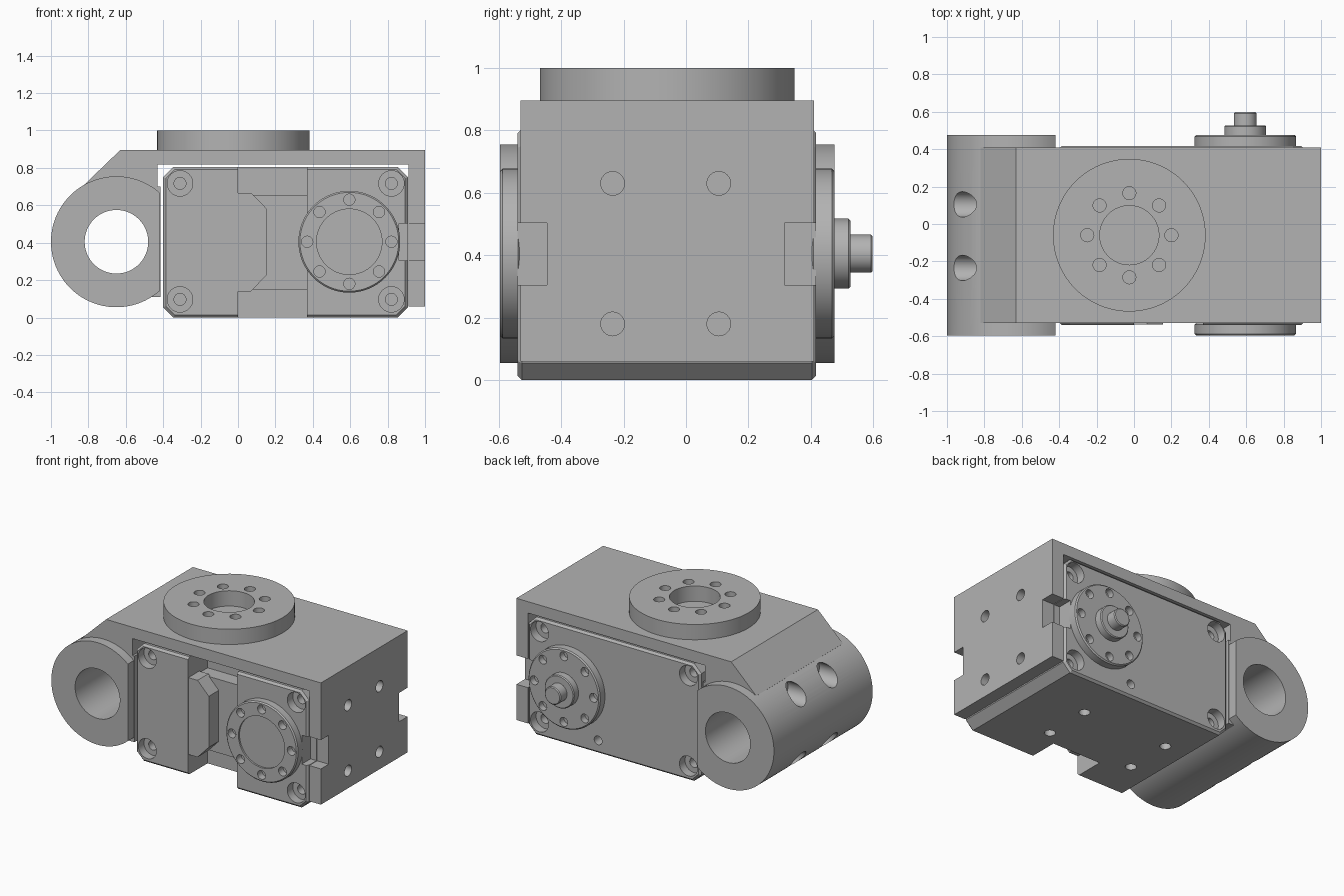
import bpy, bmesh
from math import pi, sin, cos
from mathutils import Matrix, Vector

old = bpy.data.objects.get("Cube")
if old:
    bpy.data.objects.remove(old, do_unlink=True)

grey = bpy.data.materials.new("plain grey")
grey.use_nodes = True
colour = (0.45, 0.45, 0.45, 1)
grey.diffuse_color = colour
grey.node_tree.nodes["Principled BSDF"].inputs["Base Color"].default_value = colour
parts = []


def finish(name, bm):
    bmesh.ops.recalc_face_normals(bm, faces=bm.faces)
    mesh = bpy.data.meshes.new(name)
    bm.to_mesh(mesh)
    bm.free()
    mesh.materials.append(grey)
    ob = bpy.data.objects.new(name, mesh)
    bpy.context.collection.objects.link(ob)
    return ob


def cylinder(name, axis, at, r, lo, hi, sides=64):
    """Cylinder from lo to hi on an axis; at gives the other two coordinates."""
    mid = (lo + hi) / 2
    a, b = at
    centre, turn = {
        "X": ((mid, a, b), Matrix.Rotation(pi / 2, 4, "Y")),
        "Y": ((a, mid, b), Matrix.Rotation(pi / 2, 4, "X")),
        "Z": ((a, b, mid), Matrix.Identity(4)),
    }[axis]
    bm = bmesh.new()
    bmesh.ops.create_cone(bm, cap_ends=True, segments=sides, radius1=r, radius2=r,
                          depth=hi - lo, matrix=Matrix.Translation(centre) @ turn)
    return finish(name, bm)


def prism(name, outline, y0, y1):
    """Outline in x and z, extruded from y0 to y1."""
    bm = bmesh.new()
    face = bm.faces.new([bm.verts.new((x, y0, z)) for x, z in outline])
    moved = bmesh.ops.extrude_face_region(bm, geom=[face])["geom"]
    bmesh.ops.translate(bm, vec=Vector((0, y1 - y0, 0)),
                        verts=[v for v in moved if isinstance(v, bmesh.types.BMVert)])
    return finish(name, bm)


def box(name, x0, x1, y0, y1, z0, z1):
    return prism(name, [(x0, z0), (x1, z0), (x1, z1), (x0, z1)], y0, y1)


def apply(ob, mod):
    bpy.context.view_layer.objects.active = ob
    bpy.ops.object.modifier_apply(modifier=mod.name)


def combine(ob, other, operation="DIFFERENCE"):
    mod = ob.modifiers.new("boolean", "BOOLEAN")
    mod.operation = operation
    mod.solver = "EXACT"
    mod.object = other
    apply(ob, mod)
    bpy.data.objects.remove(other, do_unlink=True)


def drill(ob, axis, at, r, lo, hi, sides=24):
    combine(ob, cylinder("cutter", axis, at, r, lo, hi, sides))


def bevel(ob, width):
    mod = ob.modifiers.new("bevel", "BEVEL")
    mod.width = width
    mod.segments = 1
    mod.limit_method = "ANGLE"
    mod.angle_limit = pi / 3
    apply(ob, mod)


def bolt_circle(cx, cy, r):
    return [(cx + r * cos(k * pi / 4), cy + r * sin(k * pi / 4)) for k in range(8)]


hole_ys, hole_zs = (-0.235, 0.105), (0.18, 0.63)
pivot, motor = (-0.65, 0.405), (0.595, 0.405)

# Bracket: top plate, right wall and the web behind the knuckle
bracket = prism("bracket", [
    (-0.63, 0.895), (1, 0.895), (1, 0.06), (0.912, 0.06), (0.912, 0.817), (-0.43, 0.817),
    (-0.43, 0.7), (-0.415, 0.7), (-0.415, 0.11), (-0.48, 0.11), pivot, (-0.82, 0.712)],
    -0.53, 0.41)
knuckle = cylinder("knuckle", "Y", pivot, 0.35, -0.595, 0.475, 96)
combine(knuckle, box("cutter", -0.42, 0, -1, 1, -1, 2))
combine(bracket, knuckle, "UNION")
drill(bracket, "Y", pivot, 0.17, -1, 1, 64)
for y in hole_ys:
    for z in hole_zs:
        drill(bracket, "X", (y, z), 0.068, -1.2, -0.8, 32)
        drill(bracket, "X", (y, z), 0.038, 0.93, 1.2)
for y0, y1 in ((-0.7, -0.445), (0.315, 0.7)):
    combine(bracket, box("cutter", 0.8, 1.1, y0, y1, 0.305, 0.503))
parts.append(bracket)

# Round mounting flange on top
top = (-0.025, -0.06)
flange = cylinder("top_flange", "Z", top, 0.408, 0.89, 1.0, 96)
drill(flange, "Z", top, 0.158, 0.8, 1.1, 64)
for at in bolt_circle(*top, 0.225):
    drill(flange, "Z", at, 0.035, 0.8, 1.1)
parts.append(flange)

# Motor body with chamfered corners
x0, x1, z0, z1, c = -0.4, 0.908, 0, 0.805, 0.055
body = prism("motor_body", [
    (x0 + c, z0), (x1 - c, z0), (x1, z0 + c), (x1, z1 - c),
    (x1 - c, z1), (x0 + c, z1), (x0, z1 - c), (x0, z0 + c)], -0.54, 0.417)
bevel(body, 0.014)
combine(body, box("cutter", 0, 0.37, -0.7, -0.33, -0.1, 0.9))
for y0, y1 in ((-0.7, -0.445), (0.315, 0.7)):
    combine(body, box("cutter", 0.862, 1, y0, y1, 0.305, 0.503))
for x in (-0.31, 0.82):
    for z in (0.097, 0.717):
        for front, back in ((-0.48, 0.357), (-0.4, 0.28)):
            r = 0.068 if front == -0.48 else 0.032
            drill(body, "Y", (x, z), r, -0.7, front, 32)
            drill(body, "Y", (x, z), r, back, 0.7, 32)
drill(body, "Y", (0.375, 0.09), 0.03, 0.35, 0.7)
for x in (-0.18, 0.47):
    for y in (-0.245, 0.085):
        drill(body, "Z", (x, y), 0.035, -0.2, 0.1)
parts.append(body)

# Stepped insert inside the front slot
parts.append(box("slot_block", -0.01, 0.38, -0.43, -0.3, 0.15, 0.655))
parts.append(prism("slot_plate", [
    (-0.01, 0.14), (0.07, 0.14), (0.155, 0.23), (0.155, 0.58), (0.07, 0.667), (-0.01, 0.667)],
    -0.538, -0.42))

# Round bolt flanges on the front and back
for name, y0, y1, cut in (("front_flange", -0.595, -0.53, (-0.7, -0.545)),
                          ("back_flange", 0.4, 0.475, (0.43, 0.6))):
    disc = cylinder(name, "Y", motor, 0.272, y0, y1, 96)
    bevel(disc, 0.008)
    for at in bolt_circle(*motor, 0.225):
        drill(disc, "Y", at, 0.03, *cut)
    if name == "front_flange":
        drill(disc, "Y", motor, 0.175, -0.7, -0.583, 64)
    parts.append(disc)

# Output shaft on the back
for name, r, y1 in (("shaft_collar", 0.112, 0.527), ("shaft", 0.061, 0.598)):
    ob = cylinder(name, "Y", motor, r, 0.45, y1)
    bevel(ob, 0.006)
    parts.append(ob)

bpy.ops.object.select_all(action="DESELECT")
for ob in parts:
    ob.select_set(True)
bpy.context.view_layer.objects.active = parts[0]
bpy.ops.object.shade_smooth_by_angle(angle=pi / 6)
